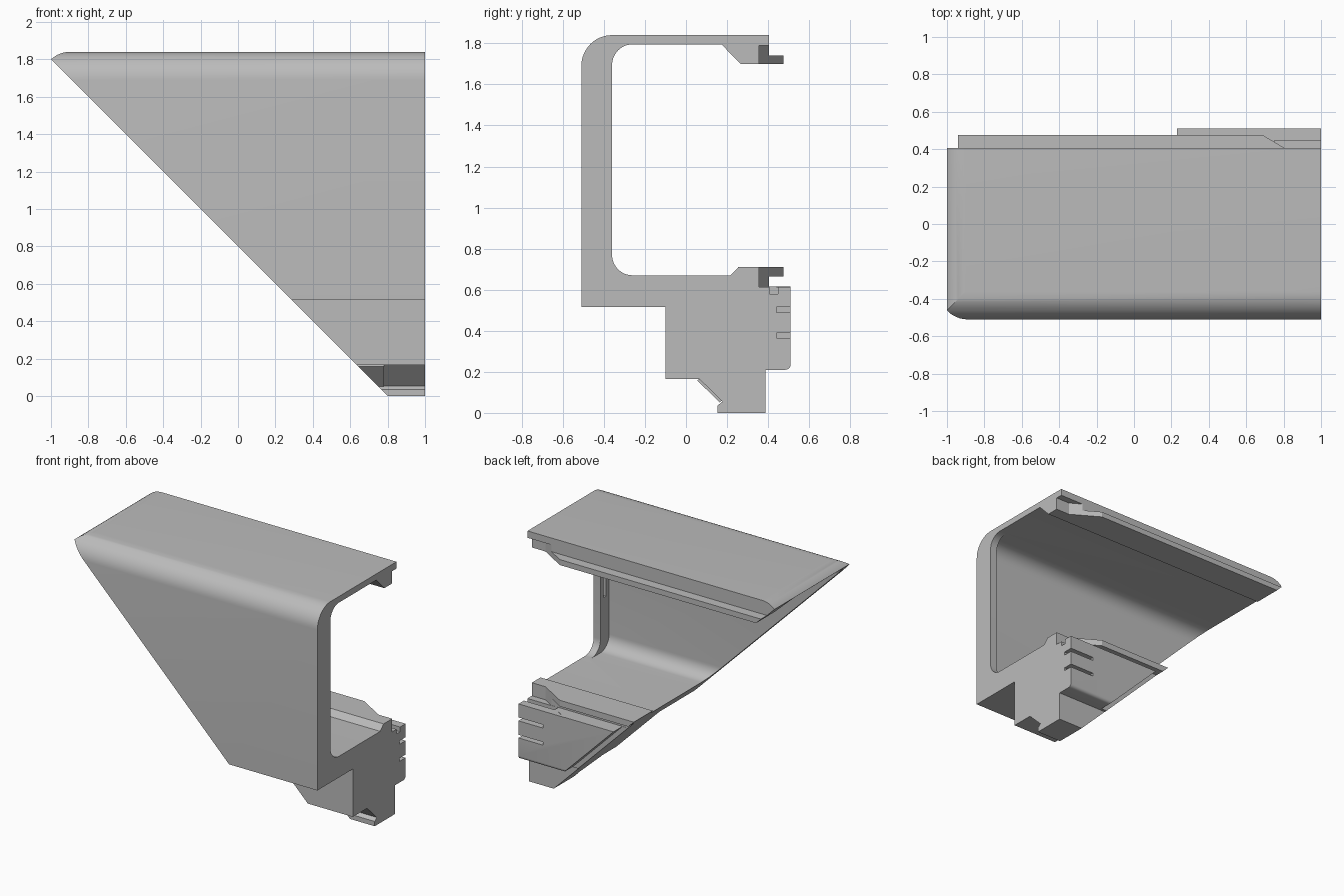
import bpy, bmesh, math
from mathutils import Vector

cube = bpy.data.objects.get("Cube")
if cube:
    bpy.data.objects.remove(cube, do_unlink=True)

grey = bpy.data.materials.new("plain grey")
grey.use_nodes = True
colour = (0.5, 0.5, 0.5, 1)
grey.diffuse_color = colour
grey.node_tree.nodes["Principled BSDF"].inputs["Base Color"].default_value = colour


def arc(cx, cy, r, start, end, steps=12):
    """Points of a rounded corner, angles in degrees."""
    angles = [math.radians(start + (end - start) * i / steps) for i in range(steps + 1)]
    return [(cx + r * math.cos(a), cy + r * math.sin(a)) for a in angles]


def prism(name, points, axis, low, high):
    """Extrude a flat profile along one axis; the points give the other two axes in order."""
    def place(p, depth):
        co = list(p)
        co.insert("xyz".index(axis), depth)
        return Vector(co)
    bm = bmesh.new()
    face = bm.faces.new([bm.verts.new(place(p, low)) for p in points])
    moved = bmesh.ops.extrude_face_region(bm, geom=[face])["geom"]
    shift = place((0, 0), high - low)
    bmesh.ops.translate(bm, verts=[v for v in moved if isinstance(v, bmesh.types.BMVert)], vec=shift)
    bmesh.ops.recalc_face_normals(bm, faces=bm.faces)
    mesh = bpy.data.meshes.new(name)
    bm.to_mesh(mesh)
    bm.free()
    mesh.materials.append(grey)
    obj = bpy.data.objects.new(name, mesh)
    bpy.context.collection.objects.link(obj)
    return obj


def rect(a0, a1, b0, b1):
    return [(a0, b0), (a1, b0), (a1, b1), (a0, b1)]


def combine(obj, tool, operation="DIFFERENCE", keep_tool=False):
    mod = obj.modifiers.new("cut", "BOOLEAN")
    mod.operation, mod.solver, mod.object = operation, "EXACT", tool
    bpy.context.view_layer.objects.active = obj
    bpy.ops.object.modifier_apply(modifier=mod.name)
    if not keep_tool:
        bpy.data.objects.remove(tool, do_unlink=True)


# Frame section: rounded shell, upper lip, lower lip, rear block and foot
section = (
    arc(-0.36, 1.69, 0.15, 180, 90)
    + [(0.405, 1.84), (0.405, 1.74), (0.475, 1.74), (0.475, 1.70), (0.265, 1.70), (0.173, 1.795)]
    + arc(-0.26, 1.695, 0.10, 90, 180)
    + arc(-0.26, 0.77, 0.10, 180, 270)
    + [(0.217, 0.67), (0.255, 0.71), (0.475, 0.71), (0.475, 0.665), (0.405, 0.665),
       (0.405, 0.615), (0.51, 0.615)]
    + arc(0.485, 0.235, 0.025, 0, -90, 5)
    + [(0.387, 0.21), (0.387, 0), (0.153, 0), (0.153, 0.035), (0.178, 0.055),
       (0.065, 0.165), (-0.10, 0.165), (-0.10, 0.515), (-0.51, 0.515)])
frame = prism("corner_frame", section, "x", -1.2, 1)

# Hollow behind the end rim
hollow = (arc(-0.36, 1.695, 0.10, 90, 180) + arc(-0.36, 0.77, 0.10, 180, 270)
          + [(-0.25, 0.67), (-0.25, 1.795)])
combine(frame, prism("hollow_cutter", hollow, "x", -1.3, 0.945))

# Slot in the end rim
combine(frame, prism("rim_slot_cutter", rect(-0.425, -0.395, 1.06, 1.40), "x", 0.9, 0.975))

# Slanted ends of the two lips
lip_end = [(0.48, 0.60), (0.89, 0.355), (1.1, 0.355), (1.1, 0.60)]
for low, high in ((1.6, 1.79), (0.614, 0.8)):
    combine(frame, prism("lip_cutter", lip_end, "z", low, high))

# Slots in the rear block and the notch on its top
for low, high in ((0.49, 0.515), (0.365, 0.388)):
    combine(frame, prism("slot_cutter", rect(0.44, 0.6, low, high), "x", 0.8, 1.1))
combine(frame, prism("notch_cutter", rect(0.406, 0.447, 0.58, 0.64), "x", 0.75, 1.1))

# Rear block set back from the mitre
setback = [(0.0, 0.64), (0.205, 0.64), (0.845, 0.0), (0.0, 0.0)]
combine(frame, prism("setback_cutter", setback, "y", 0.406, 0.7))

# Rib on the slanted face above the foot
rib = prism("latch_rib", [(0.07, 0.17), (0.178, 0.065), (0.165, 0.05), (0.055, 0.158)], "x", 0.5, 0.78)

# Mitred end with its rounded top edge
mitre = ([(1.1, -0.3), (-1, 1.8)] + arc(-0.9, 1.695, 0.145, 133.6, 90, 8)
         + [(-0.88, 1.95), (1.1, 1.95)])
keeper = prism("mitre_cutter", mitre, "y", -0.9, 0.9)
keeper.hide_render = True
for part in (frame, rib):
    combine(part, keeper, "INTERSECT", keep_tool=True)
bpy.data.objects.remove(keeper, do_unlink=True)

for part in (frame, rib):
    bpy.ops.object.select_all(action="DESELECT")
    part.select_set(True)
    bpy.context.view_layer.objects.active = part
    bpy.ops.object.shade_smooth_by_angle(angle=math.radians(25))
